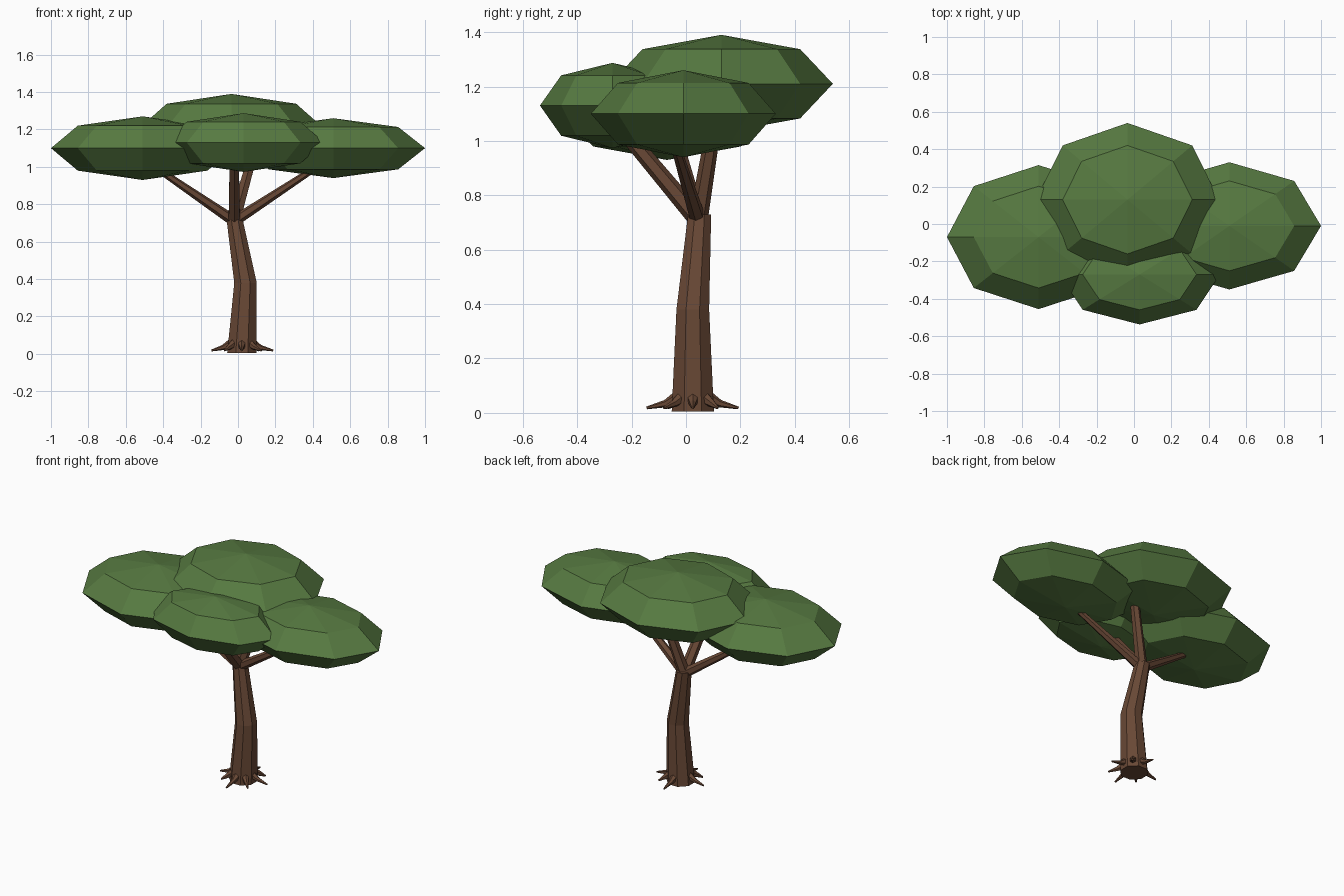
import bpy, bmesh, math
from mathutils import Vector, Matrix

if "Cube" in bpy.data.objects:
    bpy.data.objects.remove(bpy.data.objects["Cube"])


def material(name, rgb):
    m = bpy.data.materials.new(name)
    m.diffuse_color = (*rgb, 1)
    m.use_nodes = True
    m.node_tree.nodes["Principled BSDF"].inputs["Base Color"].default_value = m.diffuse_color
    return m


leaf = material("leaf green", (0.095, 0.195, 0.053))
bark = material("bark brown", (0.14, 0.065, 0.036))


def finish(name, bm, mat):
    bmesh.ops.recalc_face_normals(bm, faces=bm.faces)
    mesh = bpy.data.meshes.new(name)
    bm.to_mesh(mesh)
    bm.free()
    mesh.materials.append(mat)
    ob = bpy.data.objects.new(name, mesh)
    bpy.context.collection.objects.link(ob)
    return ob


def tube(name, points, radii, sides, horizontal=False):
    """Flat-sided tapering tube through the given points."""
    bm = bmesh.new()
    pts = [Vector(p) for p in points]
    axis = Vector((0, 0, 1)) if horizontal else (pts[-1] - pts[0]).normalized()
    rot = axis.to_track_quat('Z', 'Y')
    rings = []
    for p, r in zip(pts, radii):
        ring = []
        for i in range(sides):
            a = math.tau * (i + 0.5) / sides
            ring.append(bm.verts.new(p + rot @ Vector((r * math.cos(a), r * math.sin(a), 0))))
        rings.append(ring)
    for lo, hi in zip(rings, rings[1:]):
        for i in range(sides):
            j = (i + 1) % sides
            bm.faces.new((lo[i], lo[j], hi[j], hi[i]))
    bm.faces.new(rings[0])
    bm.faces.new(rings[-1])
    return finish(name, bm, bark)


# Leaf clumps: squashed eight-sided spheres (centre, radii)
clumps = {
    "left_canopy": ((-0.51, -0.07, 1.10), (0.49, 0.385, 0.17)),
    "right_canopy": ((0.51, -0.01, 1.10), (0.49, 0.34, 0.16)),
    "back_canopy": ((-0.035, 0.13, 1.21), (0.49, 0.41, 0.18)),
    "front_canopy": ((0.03, -0.27, 1.13), (0.43, 0.267, 0.157)),
}
for name, (centre, radii) in clumps.items():
    bm = bmesh.new()
    bmesh.ops.create_uvsphere(
        bm, u_segments=8, v_segments=4, radius=1,
        matrix=Matrix.Translation(centre) @ Matrix.Diagonal((*radii, 1)))
    finish(name, bm, leaf)

# Bent trunk
tube("trunk", [(0.02, 0.025, 0.005), (0.04, 0.025, 0.38), (-0.02, 0.05, 0.73)],
     [0.084, 0.065, 0.046], 8, horizontal=True)

# Branches fanning out of the trunk top into the leaves
fork = (-0.02, 0.045, 0.71)
branches = {
    "left_branch": ((-0.52, -0.04, 1.05), 0.03, 0.014),
    "right_branch": ((0.50, -0.06, 1.05), 0.03, 0.014),
    "front_branch": ((-0.02, -0.24, 1.05), 0.035, 0.028),
    "back_branch": ((0.09, 0.11, 1.10), 0.035, 0.026),
}
for name, (tip, r0, r1) in branches.items():
    tube(name, [fork, tip], [r0, r1], 6)

# Roots: four long ones and three short ones between them
for k, (angle, reach) in enumerate([(0, 0.168), (90, 0.168), (180, 0.162), (270, 0.17),
                                    (45, 0.13), (-45, 0.15), (-135, 0.13)]):
    a = math.radians(angle)

    def at(d, z):
        return (0.02 + d * math.cos(a), 0.025 + d * math.sin(a), z)

    tube(f"root_{k + 1}", [at(0.05, 0.06), at(0.10, 0.034), at(reach, 0.018)],
         [0.027, 0.014, 0.005], 6)
